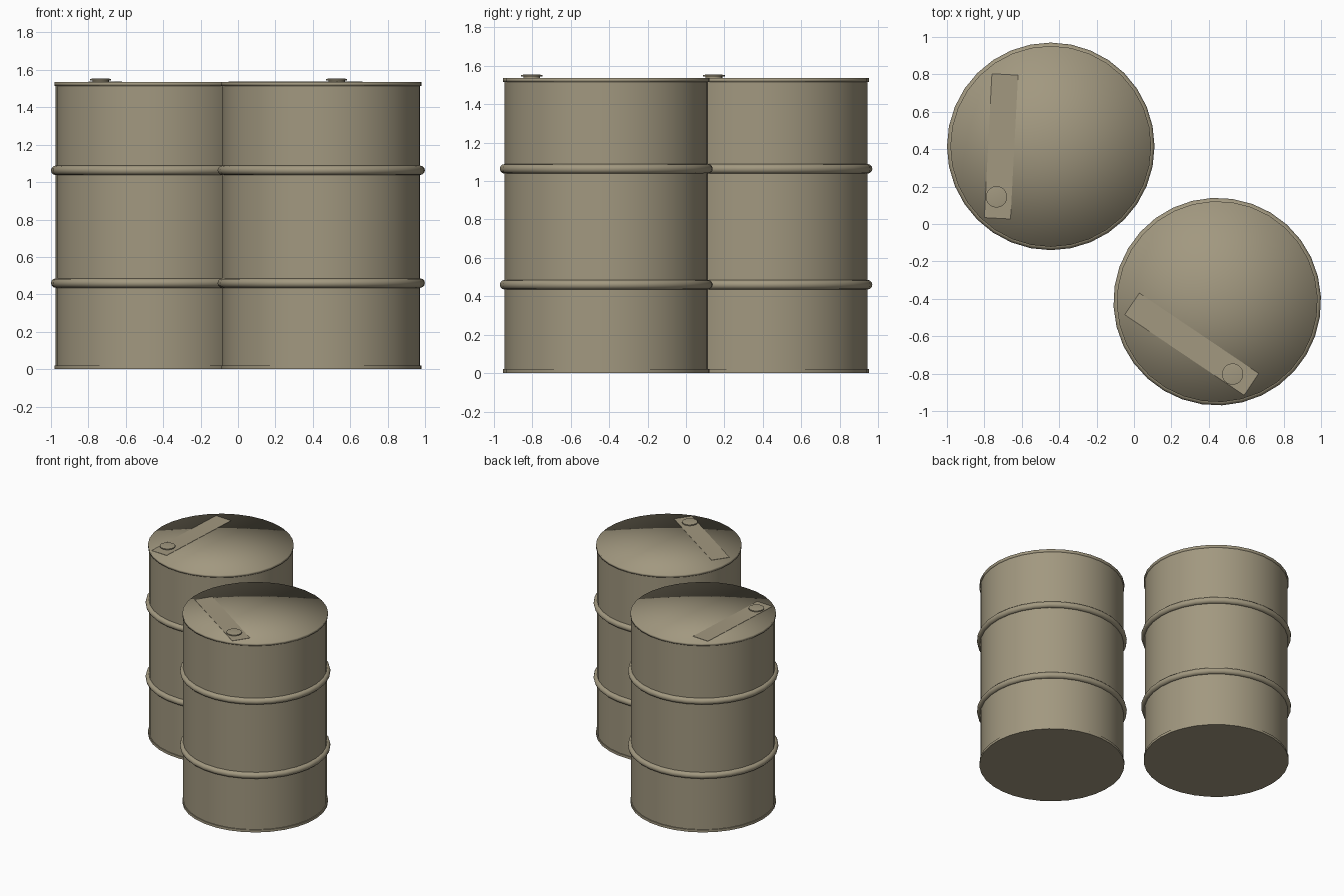
import bpy
import bmesh
from math import radians
from mathutils import Matrix

SIDES = 32
HEIGHT = 1.535
LIP = 0.02
BODY_R = 0.53
RIM_R = 0.537

cube = bpy.data.objects.get("Cube")
if cube:
    bpy.data.objects.remove(cube, do_unlink=True)

paint = bpy.data.materials.new("drab_paint")
paint.use_nodes = True
colour = (0.36, 0.315, 0.215, 1)
paint.diffuse_color = colour
paint.node_tree.nodes["Principled BSDF"].inputs["Base Color"].default_value = colour


def finish(obj, name, place, all_smooth=False):
    obj.name = name
    obj.data.materials.clear()
    obj.data.materials.append(paint)
    obj.matrix_world = place
    bpy.ops.object.select_all(action='DESELECT')
    obj.select_set(True)
    bpy.context.view_layer.objects.active = obj
    if all_smooth:
        bpy.ops.object.shade_smooth()
    else:
        bpy.ops.object.shade_smooth_by_angle(angle=radians(35))


def lathe(name, profile, place, sides=SIDES, all_smooth=False):
    """Spin a radius/height profile that starts and ends on the axis."""
    bm = bmesh.new()
    verts = [bm.verts.new((r, 0, z)) for r, z in profile]
    edges = [bm.edges.new(pair) for pair in zip(verts, verts[1:])]
    bmesh.ops.spin(bm, geom=verts + edges, cent=(0, 0, 0), axis=(0, 0, 1),
                   angle=radians(360), steps=sides, use_duplicate=False)
    bmesh.ops.remove_doubles(bm, verts=bm.verts, dist=0.0001)
    bmesh.ops.recalc_face_normals(bm, faces=bm.faces)
    mesh = bpy.data.meshes.new(name)
    bm.to_mesh(mesh)
    bm.free()
    obj = bpy.data.objects.new(name, mesh)
    bpy.context.collection.objects.link(obj)
    finish(obj, name, place, all_smooth)


def barrel(prefix, x, y, yaw):
    place = Matrix.Translation((x, y, 0)) @ Matrix.Rotation(radians(yaw), 4, 'Z')
    top = HEIGHT - LIP

    # Shell with its bottom lip
    lathe(prefix + "_body", [(0, 0), (RIM_R, 0), (RIM_R, LIP), (BODY_R, LIP),
                             (BODY_R, top), (0, top)], place)

    # Softly shaded lid and top lip
    lathe(prefix + "_lid", [(0, HEIGHT), (RIM_R, HEIGHT), (RIM_R, top), (0, top)],
          place, all_smooth=True)

    # Rolling hoops
    for level, z in (("lower", 0.46), ("upper", 1.063)):
        bpy.ops.mesh.primitive_torus_add(
            major_segments=SIDES, minor_segments=12,
            major_radius=BODY_R, minor_radius=0.025)
        finish(bpy.context.object, prefix + "_" + level + "_hoop",
               place @ Matrix.Translation((0, 0, z)))

    # Flat band across the lid
    bpy.ops.mesh.primitive_cube_add(size=1)
    band = bpy.context.object
    band.data.transform(Matrix.Diagonal((0.14, 0.77, 0.003, 1)))
    finish(band, prefix + "_lid_band",
           place @ Matrix.Translation((-0.265, 0, HEIGHT + 0.0005))
           @ Matrix.Rotation(radians(-3), 4, 'Z'))

    # Bung: narrow neck under a wider cap
    lathe(prefix + "_bung",
          [(0, 0), (0.044, 0), (0.044, 0.008), (0.057, 0.008),
           (0.057, 0.016), (0.045, 0.018), (0, 0.018)],
          place @ Matrix.Translation((-0.29, -0.27, HEIGHT)), sides=20)


barrel("right_barrel", -0.445, 0.415, 0)
barrel("left_barrel", 0.445, -0.415, 59)
